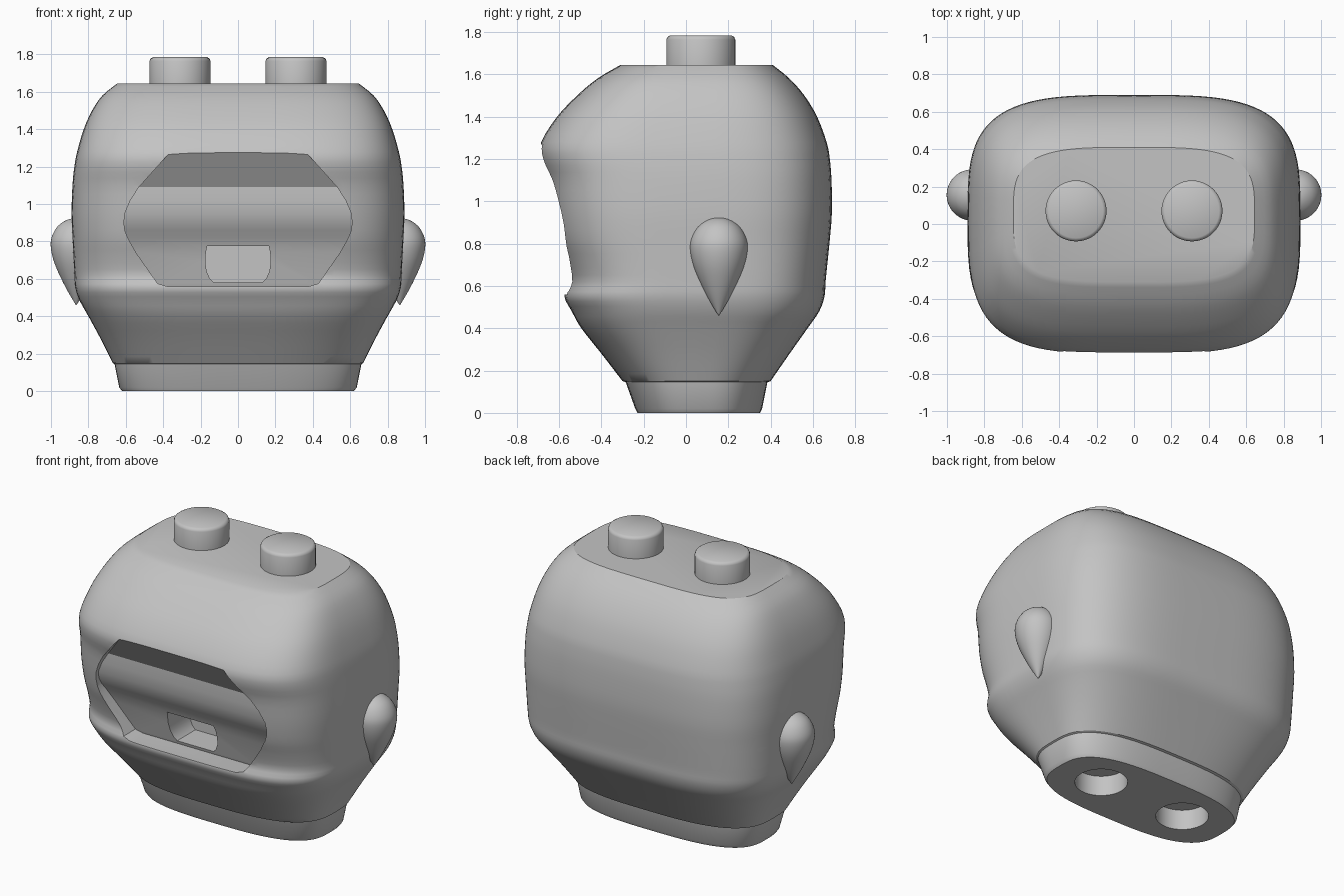
import bpy
import bmesh
import math

default_cube = bpy.data.objects.get("Cube")
if default_cube:
    bpy.data.objects.remove(default_cube, do_unlink=True)

# One plain colour
grey = bpy.data.materials.new("plain grey")
grey.use_nodes = True
grey.diffuse_color = (0.55, 0.55, 0.55, 1)
grey.node_tree.nodes["Principled BSDF"].inputs["Base Color"].default_value = grey.diffuse_color


def make_object(name, bm):
    bmesh.ops.recalc_face_normals(bm, faces=bm.faces)
    mesh = bpy.data.meshes.new(name)
    bm.to_mesh(mesh)
    bm.free()
    mesh.materials.append(grey)
    obj = bpy.data.objects.new(name, mesh)
    bpy.context.collection.objects.link(obj)
    return obj


def loft(name, rings):
    """Skin a stack of equal-sized point rings and cap both ends."""
    bm = bmesh.new()
    loops = [[bm.verts.new(point) for point in ring] for ring in rings]
    count = len(loops[0])
    for low, high in zip(loops, loops[1:]):
        for i in range(count):
            j = (i + 1) % count
            bm.faces.new((low[i], low[j], high[j], high[i]))
    bm.faces.new(loops[0])
    bm.faces.new(loops[-1])
    return make_object(name, bm)


def rounded_ring(z, half_width, front, back, power, count=96):
    """Rounded-rectangle cross-section as a superellipse."""
    middle, half_depth = (front + back) / 2, (back - front) / 2
    ring = []
    for i in range(count):
        angle = math.tau * i / count
        c, s = math.cos(angle), math.sin(angle)
        x = math.copysign(abs(c) ** (2 / power), c) * half_width
        y = math.copysign(abs(s) ** (2 / power), s) * half_depth
        ring.append((x, middle + y, z))
    return ring


def disc_ring(x, y, z, radius, count=48):
    return [(x + radius * math.cos(math.tau * i / count),
             y + radius * math.sin(math.tau * i / count), z) for i in range(count)]


def smooth_rows(rows, steps=3):
    """Catmull-Rom interpolation between profile rows."""
    result = []
    for k in range(len(rows) - 1):
        quad = (rows[max(k - 1, 0)], rows[k], rows[k + 1], rows[min(k + 2, len(rows) - 1)])
        for step in range(steps):
            t = step / steps
            result.append([b + t / 2 * (c - a + t * (2 * a - 5 * b + 4 * c - d
                           + t * (3 * (b - c) + d - a))) for a, b, c, d in zip(*quad)])
    return result + [list(rows[-1])]


def slot(name, rows):
    """Cutter open to the front; each row is height, half width, back wall."""
    return loft(name, [[(-w, -1, z), (w, -1, z), (w, wall, z), (-w, wall, z)]
                       for z, w, wall in rows])


def carve(target, cutter):
    modifier = target.modifiers.new("carve", "BOOLEAN")
    modifier.operation, modifier.solver, modifier.object = "DIFFERENCE", "EXACT", cutter
    bpy.context.view_layer.objects.active = target
    bpy.ops.object.modifier_apply(modifier=modifier.name)
    bpy.data.objects.remove(cutter, do_unlink=True)


def shade(obj, degrees):
    bpy.ops.object.select_all(action="DESELECT")
    obj.select_set(True)
    bpy.context.view_layer.objects.active = obj
    bpy.ops.object.shade_smooth_by_angle(angle=math.radians(degrees))


# Head and neck: height, half width, front, back
neck_rows = [(0, .62, -.23, .35), (.02, .635, -.24, .36), (.145, .66, -.285, .385)]
head_rows = [
    (.15, .67, -.30, .40), (.28, .735, -.40, .49), (.4, .80, -.495, .575),
    (.48, .845, -.54, .63), (.55, .87, -.575, .655), (.62, .875, -.555, .66),
    (.72, .88, -.58, .67), (.82, .885, -.615, .68), (.95, .89, -.64, .69),
    (1.1, .885, -.66, .688), (1.2, .875, -.69, .68), (1.28, .86, -.685, .665),
    (1.4, .825, -.61, .62), (1.5, .78, -.515, .56), (1.58, .725, -.42, .49),
    (1.645, .645, -.31, .41)]
rings = [rounded_ring(*row, 3) for row in neck_rows]
rings += [rounded_ring(*row, 3 + min(.6, 2 * (row[0] - .15))) for row in smooth_rows(head_rows)]
head = loft("head", rings)

# Mouth recess with a sloped ceiling and a back wall that leans in
carve(head, slot("mouth_cutter", [
    (.56, .38, -.43), (.575, .43, -.435), (.74, .545, -.475), (.82, .59, -.505),
    (.86, .605, -.53), (.9, .61, -.55), (.95, .605, -.565), (1.02, .575, -.57),
    (1.09, .53, -.57), (1.28, .36, -.69)]))

# Small deep pocket in the mouth wall
carve(head, slot("pocket_cutter", [
    (.58, .13, -.25), (.6, .15, -.25), (.64, .168, -.25),
    (.69, .175, -.25), (.74, .172, -.25), (.775, .165, -.25)]))

# Round sockets in the underside
for x in (-.31, .31):
    carve(head, loft("socket_cutter", [disc_ring(x, .07, z, .155) for z in (-.1, .13)]))
shade(head, 32)

# Studs on the crown and teardrop ears on the sides
stud_profile = [(1.64, .163), (1.765, .163), (1.777, .158), (1.785, .145)]
ear_profile = smooth_rows([
    (.925, .002), (.915, .05), (.88, .1), (.82, .132), (.76, .135),
    (.68, .115), (.58, .07), (.51, .032), (.46, .002)])
for side, sign in (("right", -1), ("left", 1)):
    stud = loft(side + "_stud", [disc_ring(sign * .31, .07, z, r) for z, r in stud_profile])
    shade(stud, 40)
    ear = loft(side + "_ear", [disc_ring(sign * .865, .155, z, r) for z, r in ear_profile])
    shade(ear, 60)
